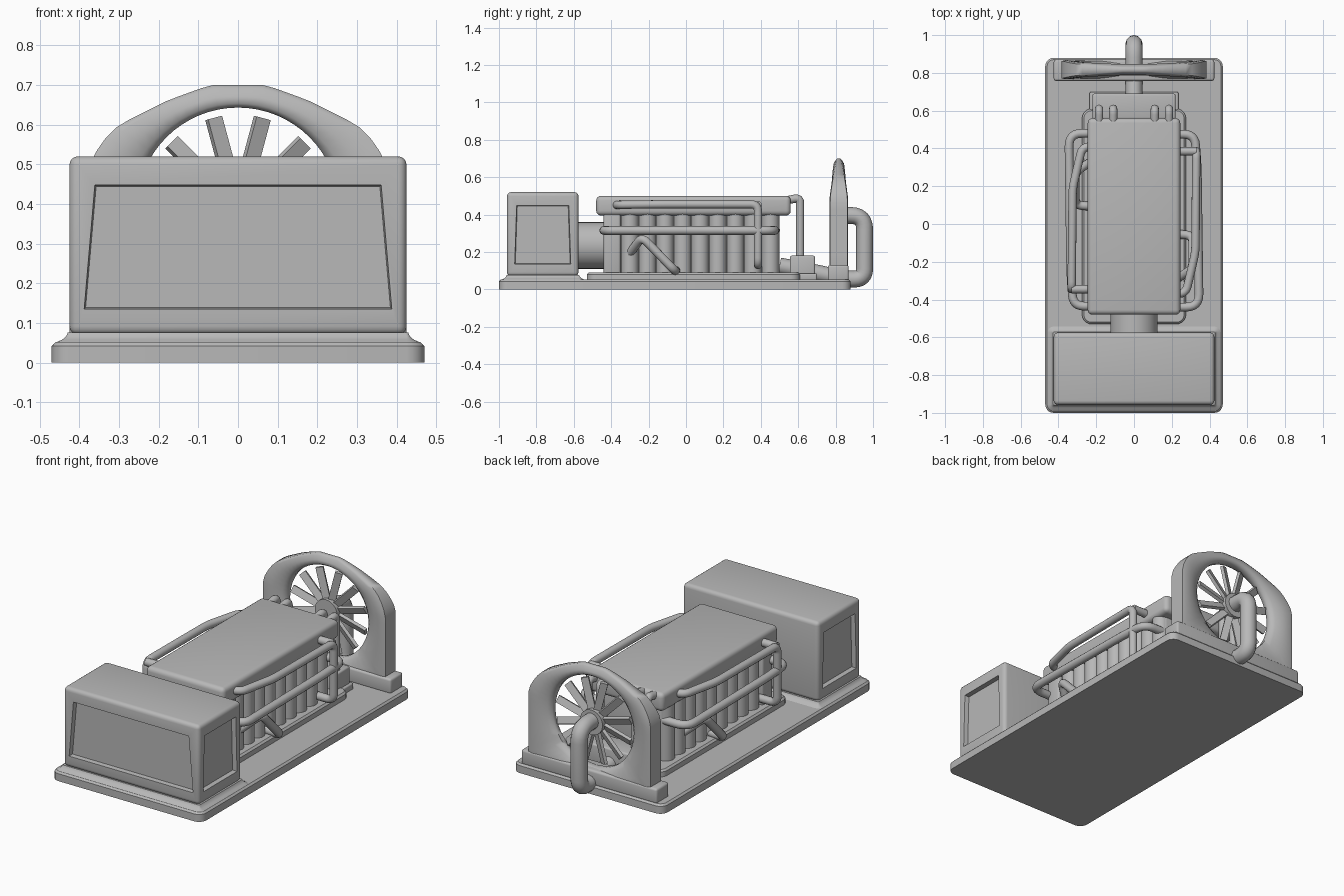
import bpy, bmesh, math
from mathutils import Vector, Matrix
from mathutils.geometry import intersect_line_line_2d

if "Cube" in bpy.data.objects:
    bpy.data.objects.remove(bpy.data.objects["Cube"])

# dark grey finish for the whole machine
GREY = bpy.data.materials.new('dark_grey')
GREY.diffuse_color = (.48, .48, .48, 1)
GREY.use_nodes = True
GREY.node_tree.nodes["Principled BSDF"].inputs["Base Color"].default_value = GREY.diffuse_color


def finish(name, bm, angle=35):
    bmesh.ops.recalc_face_normals(bm, faces=bm.faces)
    me = bpy.data.meshes.new(name)
    bm.to_mesh(me)
    bm.free()
    me.materials.append(GREY)
    ob = bpy.data.objects.new(name, me)
    bpy.context.collection.objects.link(ob)
    bpy.ops.object.select_all(action='DESELECT')
    ob.select_set(True)
    bpy.context.view_layer.objects.active = ob
    bpy.ops.object.shade_smooth_by_angle(angle=math.radians(angle))
    return ob


def cube(x, y, z):
    bm = bmesh.new()
    bmesh.ops.create_cube(bm, size=1)
    for v in bm.verts:
        v.co = [r[0] + (c + .5) * (r[1] - r[0]) for c, r in zip(v.co, (x, y, z))]
    return bm


def box(name, x, y, z, bevel=.015, segs=3):
    bm = cube(x, y, z)
    bmesh.ops.bevel(bm, geom=bm.edges[:], offset=bevel, segments=segs, profile=.5, affect='EDGES')
    return finish(name, bm)


def slab(name, hx, y0, y1, r, levels):
    """Rounded rectangle lofted through (z, inset) levels."""
    bm = bmesh.new()
    rings = []
    for z, ins in levels:
        ring = []
        for sx, sy, a0 in ((1, 1, 0), (-1, 1, 90), (-1, -1, 180), (1, -1, 270)):
            cx, cy = sx * (hx - r), (y1 - r if sy > 0 else y0 + r)
            for i in range(6):
                a = math.radians(a0 + i * 18)
                rr = max(r - ins, .008)
                d = ins - (r - rr)
                ring.append(bm.verts.new((cx - sx * d + rr * math.cos(a), cy - sy * d + rr * math.sin(a), z)))
        rings.append(ring)
    for a, b in zip(rings, rings[1:]):
        for i in range(len(a)):
            j = (i + 1) % len(a)
            bm.faces.new((a[i], a[j], b[j], b[i]))
    bm.faces.new(rings[0][::-1])
    bm.faces.new(rings[-1])
    return finish(name, bm)


def pipe(name, pts, r=.022, bend=.05):
    """Round pipe along a path with filleted corners."""
    p = [Vector(q) for q in pts]
    path = [p[0]]
    for a, b, c in zip(p, p[1:], p[2:]):
        d = min(bend, (a - b).length * .48, (c - b).length * .48)
        s, e = b + (a - b).normalized() * d, b + (c - b).normalized() * d
        path += [s * (1 - t) ** 2 + b * 2 * t * (1 - t) + e * t * t for t in [i / 6 for i in range(7)]]
    path.append(p[-1])
    cu = bpy.data.curves.new(name, 'CURVE')
    cu.dimensions = '3D'
    cu.bevel_depth, cu.bevel_resolution, cu.use_fill_caps = r, 4, True
    cu.materials.append(GREY)
    sp = cu.splines.new('POLY')
    sp.points.add(len(path) - 1)
    for q, co in zip(sp.points, path):
        q.co = (*co, 1)
    ob = bpy.data.objects.new(name, cu)
    bpy.context.collection.objects.link(ob)
    return ob


def cylinder(name, r, length, loc, axis='Z', n=24):
    bm = bmesh.new()
    bmesh.ops.create_cone(bm, cap_ends=True, segments=n, radius1=r, radius2=r, depth=length)
    if axis == 'Y':
        bmesh.ops.rotate(bm, verts=bm.verts, matrix=Matrix.Rotation(math.pi / 2, 3, 'X'))
    bmesh.ops.translate(bm, verts=bm.verts, vec=loc)
    return finish(name, bm)


# base plates
slab('base', .47, -1, .88, .045, [(0, 0), (.042, 0), (.052, .01)])
slab('front_box_foot', .465, -.995, -.535, .04, [(.045, 0), (.052, .008), (.058, .022), (.067, .032), (.076, .036)])
slab('engine_plate', .275, -.53, .61, .05, [(.045, 0), (.08, 0), (.09, .01)])
box('rear_plate', (-.235, .235), (.5, .70), (.045, .085), .008)

# front box with recessed, slightly tapering panels on front and both sides
bm = cube((-.425, .425), (-.957, -.575), (.07, .52))
bm.normal_update()
panels = [f for f in bm.faces if f.normal.y < -.5 or abs(f.normal.x) > .5]
outer_edges = bm.edges[:]
bmesh.ops.inset_individual(bm, faces=panels, thickness=.058)
for f in panels:
    mid = f.calc_center_median()
    for v in f.verts:
        top = v.co.z > .3
        s = .93 if top else 1.0
        if abs(f.normal.x) < .5:
            v.co.x *= s + .01
        else:
            v.co.y = mid.y + (v.co.y - mid.y) * s
        v.co.z = .448 if top else .135
bmesh.ops.inset_individual(bm, faces=panels, thickness=.005, depth=-.025)
bmesh.ops.bevel(bm, geom=outer_edges, offset=.022, segments=4, profile=.5, affect='EDGES')
finish('front_box', bm)
cylinder('drive_coupling', .125, .2, (0, -.5, .235), 'Y', 32)

# engine block with rows of ribs
box('engine_core', (-.2, .2), (-.42, .5), (.08, .42), .01)
box('engine_end', (-.235, .235), (-.44, -.35), (.08, .42), .012)
for side in (-1, 1):
    for i in range(9):
        cylinder('engine_rib', .047, .33, (side * .19, -.3 + i * .094, .245), n=20)
box('engine_cover', (-.245, .245), (-.48, .56), (.395, .5), .025, 4)

# side piping, repeated on the other side by a half turn
for side in (1, -1):
    def turn(pts):
        return [(side * x, .02 + side * (y - .02), z) for x, y, z in pts]
    pipe('lower_rail', turn([(.2, .475, .315), (.322, .475, .315), (.335, .3, .315), (.345, -.44, .315), (.2, -.44, .315)]), .023, .07)
    pipe('upper_rail', turn([(.2, -.375, .45), (.275, -.365, .452), (.325, -.15, .455), (.33, .385, .455),
                             (.33, .385, .13), (.18, .385, .13)]), .022, .04)
    pipe('upper_stub', turn([(.33, .385, .45), (.2, .385, .45)]), .022)
    pipe('angled_pipe', turn([(.18, -.05, .1), (.31, -.06, .1), (.31, -.235, .28), (.2, -.31, .18)]), .023, .04)

# rear block and its four risers
box('rear_block', (-.22, .22), (.555, .69), (.05, .18), .01)
for x in (-.185, -.11, .11, .185):
    pipe('riser', [(x, .53, .475), (x, .61, .49), (x, .61, .16)], .022, .03)

# fan shroud: ring section swept from round hole to arched outline
CZ, CY, R = .388, .817, .255
half = [(.383, .08), (.383, .48), (.365, .52), (.34, .56), (.30, .60), (.175, .662), (.07, .70)]
outline = [Vector(p) for p in half + [(-x, z) for x, z in half[::-1]]]
centre = Vector((0, CZ))
bm = bmesh.new()
rings = []
N = 64
for i in range(N):
    a = 2 * math.pi * i / N
    d = Vector((math.cos(a), math.sin(a)))
    inner, outer = centre + d * R, None
    for p, q in zip(outline, outline[1:] + outline[:1]):
        outer = outer or intersect_line_line_2d(centre, centre + d * 2, p, q)
    k = min(1, max(0, (.71 - outer.y) / .22)) ** .7
    section = [(0, .014), (.18, .03), (.5, .026 + .02 * k), (.85, .012 + .038 * k), (1, .004 + .042 * k)]
    loop = [(t, h) for t, h in section] + [(t, -h) for t, h in section[::-1]]
    rings.append([bm.verts.new((inner.lerp(outer, t).x, CY + h, inner.lerp(outer, t).y)) for t, h in loop])
for i in range(N):
    a, b = rings[i], rings[(i + 1) % N]
    for j in range(len(a)):
        k = (j + 1) % len(a)
        bm.faces.new((a[j], b[j], b[k], a[k]))
finish('fan_shroud', bm, 65)
box('shroud_foot', (-.425, .425), (.758, .87), (.045, .13), .012)

# fan hub and pitched blades
cylinder('fan_hub', .07, .06, (0, CY, CZ), 'Y', 32)
for i in range(12):
    bm = cube((-.02, .02), (-.009, .009), (.05, .237))
    a = math.radians(15 + 30 * i)
    m = Matrix.Translation((0, CY, CZ)) @ Matrix.Rotation(a, 4, 'Y') @ Matrix.Rotation(math.radians(25), 4, 'Z')
    bm.transform(m)
    finish('fan_blade', bm)

# feed pipe running under the shroud and up into the hub
pipe('feed_pipe', [(0, .5, .125), (0, .69, .09), (0, .84, .055), (0, .955, .055), (0, .955, .395), (0, .80, .395)], .045, .08)
